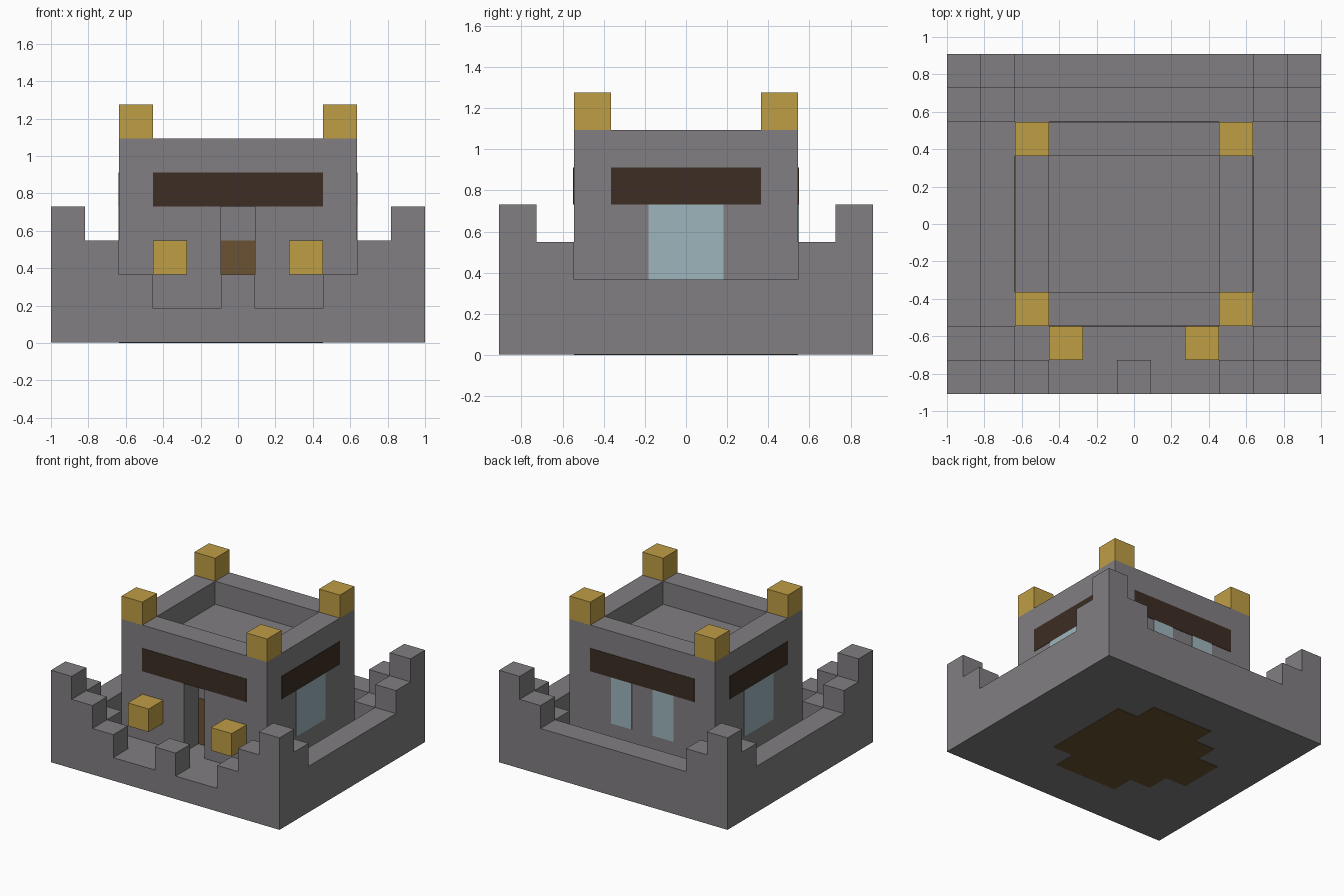
import bpy
import bmesh

U = 2 / 11          # one block
NX, NY = 11, 10     # footprint in blocks
THIN = 0.003        # thickness of painted plates

if "Cube" in bpy.data.objects:
    bpy.data.objects.remove(bpy.data.objects["Cube"], do_unlink=True)


def material(name, r, g, b):
    m = bpy.data.materials.new(name)
    m.use_nodes = True
    m.diffuse_color = (r, g, b, 1)
    m.node_tree.nodes["Principled BSDF"].inputs["Base Color"].default_value = (r, g, b, 1)
    return m


STONE = material("grey stone", 0.22, 0.21, 0.22)
GOLD = material("gold", 0.52, 0.34, 0.06)
DARK = material("dark wood", 0.045, 0.026, 0.017)
WOOD = material("brown wood", 0.147, 0.084, 0.034)
GLASS = material("pale glass", 0.337, 0.462, 0.503)


def finish(name, bm, mat):
    bmesh.ops.recalc_face_normals(bm, faces=bm.faces)
    mesh = bpy.data.meshes.new(name)
    bm.to_mesh(mesh)
    bm.free()
    mesh.materials.append(mat)
    ob = bpy.data.objects.new(name, mesh)
    bpy.context.collection.objects.link(ob)
    return ob


def place(x, y, z):
    """Block coordinates to model coordinates."""
    return ((x - NX / 2) * U, (y - NY / 2) * U, z * U + THIN)


def box(name, low, high, mat, grow=None):
    """Box between two block corners; grow = (axis, side) gives a thin plate."""
    a, b = list(place(*low)), list(place(*high))
    if grow:
        axis, side = grow
        a[axis] -= THIN if side < 0 else 0
        b[axis] += THIN if side > 0 else 0
    bm = bmesh.new()
    bmesh.ops.create_cube(bm, size=1)
    for v in bm.verts:
        v.co = [b[i] if v.co[i] > 0 else a[i] for i in range(3)]
    return finish(name, bm, mat)


def stepped_wall(name, heights, start, row, along_x):
    """One block thick wall whose top follows a list of heights."""
    n = len(heights)
    outline = [(start, 0)]
    for i, h in enumerate(heights):
        for p in ((start + i, h), (start + i + 1, h)):
            if len(outline) > 2 and outline[-1][1] == outline[-2][1] == p[1]:
                outline.pop()
            if p != outline[-1]:
                outline.append(p)
    outline.append((start + n, 0))
    bm = bmesh.new()
    verts = [bm.verts.new(place(s, row, h) if along_x else place(row, s, h))
             for s, h in outline]
    face = bm.faces.new(verts)
    new = bmesh.ops.extrude_face_region(bm, geom=[face])["geom"]
    shift = (0, U, 0) if along_x else (U, 0, 0)
    bmesh.ops.translate(bm, vec=shift,
                        verts=[g for g in new if isinstance(g, bmesh.types.BMVert)])
    return finish(name, bm, STONE)


def carve(target, cutter):
    mod = target.modifiers.new("carve", "BOOLEAN")
    mod.operation = "DIFFERENCE"
    mod.solver = "EXACT"
    mod.object = cutter
    cutter.hide_render = True
    bpy.context.view_layer.objects.active = target
    bpy.ops.object.modifier_apply(modifier=mod.name)
    bpy.data.objects.remove(cutter, do_unlink=True)


# Courtyard floor and outer walls
box("courtyard", (1, 1, 0), (NX - 1, NY - 1, 1), STONE)
half = [4, 3, 2, 1, 1]
stepped_wall("front_wall", half + [2] + half[::-1], 0, 0, True)
stepped_wall("back_wall", [4, 3] + [2] * 7 + [3, 4], 0, NY - 1, True)
for name, row in (("right_wall", 0), ("left_wall", NX - 1)):
    stepped_wall(name, [3] + [2] * 6 + [3], 1, row, False)

# Low blocks filling the inner corners of the wall
for x in (1, 9):
    for y in (1, 8):
        box("corner_step", (x, y, 1), (x + 1, y + 1, 2), STONE)

# Keep with sunken roof and recessed doorway
keep = box("keep", (2, 2, 1), (9, 8, 6), STONE)
carve(keep, box("roof_cutter", (3, 3, 5), (8, 7, 7), STONE))
carve(keep, box("door_cutter", (5, 1, 0.9), (6, 3, 4), STONE))
box("door", (5, 3, 1), (6, 3, 3), WOOD, (1, -1))

# Gold blocks on the roof corners and lamps beside the door
for x in (2, 8):
    for y in (2, 7):
        box("roof_finial", (x, y, 6), (x + 1, y + 1, 7), GOLD)
for x in (3, 7):
    box("door_lamp", (x, 1, 2), (x + 1, 2, 3), GOLD)

# Dark bands around the keep
for name, y, side in (("front_band", 2, -1), ("back_band", 8, 1)):
    box(name, (3, y, 4), (8, y, 5), DARK, (1, side))
for x, side in ((2, -1), (9, 1)):
    box("side_band", (x, 3, 4), (x, 7, 5), DARK, (0, side))
    box("side_window", (x, 4, 2), (x, 6, 4), GLASS, (0, side))
for x in (4, 6):
    box("back_window", (x, 8, 2), (x + 1, 8, 4), GLASS, (1, 1))

# Wooden patch under the base
for x0, x1, y0, y1 in ((2, 3, 4, 6), (3, 4, 3, 7), (4, 7, 2, 8), (7, 8, 3, 7)):
    box("underside_patch", (x0, y0, 0), (x1, y1, 0), WOOD, (2, -1))
